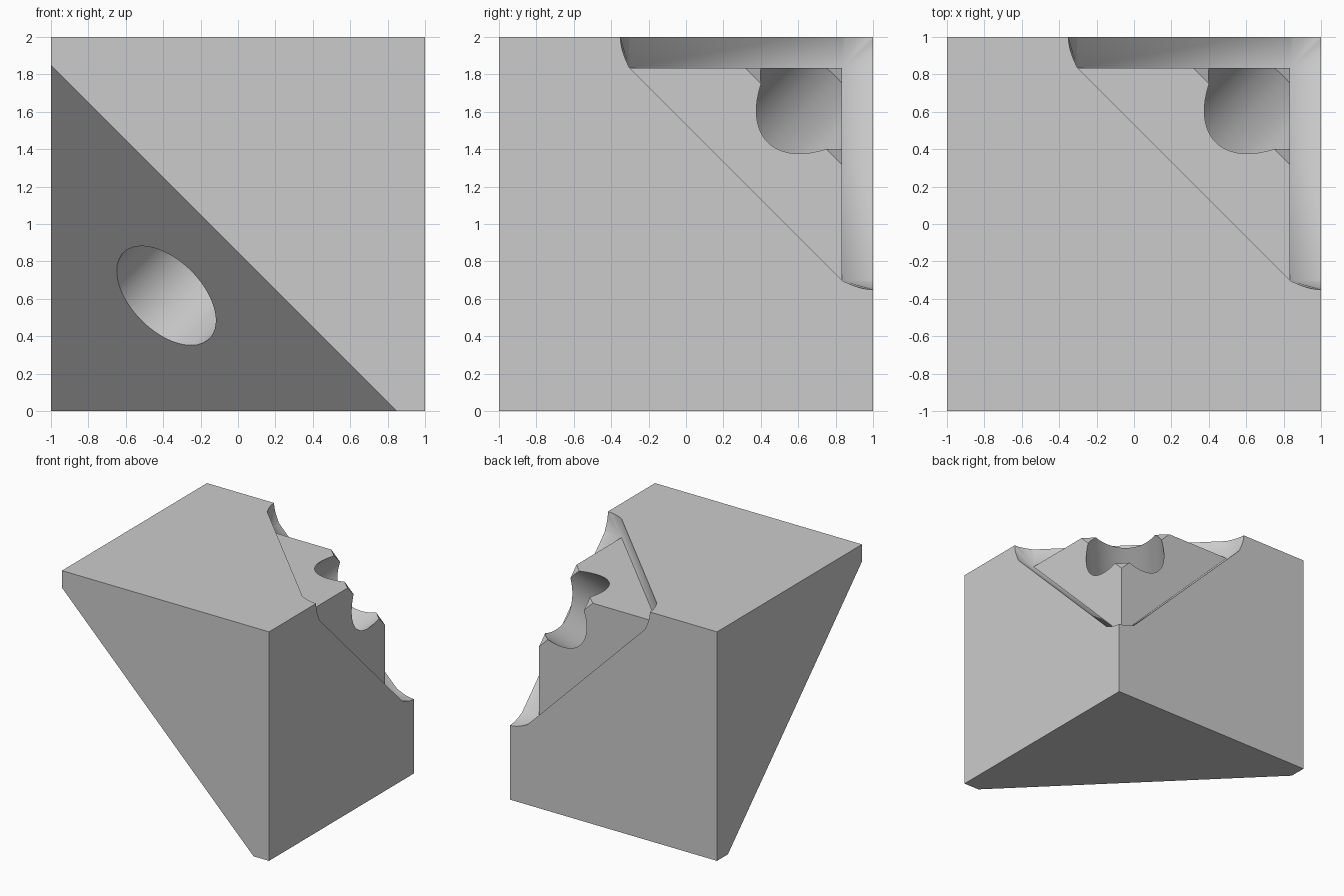
import bpy, bmesh, math
from mathutils import Vector, Matrix

default = bpy.data.objects.get("Cube")
if default:
    bpy.data.objects.remove(default, do_unlink=True)

CORNER = Vector((1, 1, 2))   # notched corner; sizes are measured inward from it
INSET = 0.165                # depth of the recessed triangles
REACH = 1.303                # length of the recess along each edge
BULGE = 0.048                # extra reach of the rounded recess ends
OUT = -0.05                  # how far cutters stick out of the block
TRUNCATION = 1.013           # plane that trims the inner corner
SLICE = 4.15                 # plane that trims the opposite corner
HOLE_RADIUS = 0.3245

grey = bpy.data.materials.new("plain_grey")
grey.use_nodes = True
grey.diffuse_color = (0.6, 0.6, 0.6, 1)
grey.node_tree.nodes["Principled BSDF"].inputs["Base Color"].default_value = grey.diffuse_color


def inward(p, turn=0):
    """Point given by distances from the corner, axes cycled by turn."""
    p = list(p)
    return CORNER - Vector(p[-turn:] + p[:-turn] if turn else p)


def finish(name, bm):
    bmesh.ops.recalc_face_normals(bm, faces=bm.faces)
    mesh = bpy.data.meshes.new(name)
    bm.to_mesh(mesh)
    bm.free()
    mesh.materials.append(grey)
    obj = bpy.data.objects.new(name, mesh)
    bpy.context.collection.objects.link(obj)
    return obj


def hull(name, points):
    bm = bmesh.new()
    for p in points:
        bm.verts.new(p)
    bmesh.ops.convex_hull(bm, input=bm.verts[:])
    return finish(name, bm)


def recess(turn):
    """Triangular slab sunk into one face, with blunt ends."""
    outline = [(OUT, OUT), (OUT, REACH), (INSET, REACH), (REACH, INSET), (REACH, OUT)]
    return hull("recess_cutter", [inward((a, b, d), turn) for a, b in outline for d in (OUT, INSET)])


def rounded_end(turn, steps=8):
    """Fan-shaped end of the recess, wrapping round one block edge."""
    grow = (INSET - OUT) / INSET
    half = [(1, i / steps) for i in range(steps + 1)]
    ring = half + [(b, a) for a, b in reversed(half[:-1])]
    bm = bmesh.new()
    start = REACH - 0.2
    pairs = []
    for a, b in [(0, 0)] + ring:
        rise = BULGE * math.sin(min(a, b) * math.pi / 2) * grow
        x, y = INSET - a * INSET * grow, INSET - b * INSET * grow
        pairs.append([bm.verts.new(inward((x, y, z), turn)) for z in (start, REACH + rise)])
    hub = pairs[0]
    for p, q in zip(pairs[1:], pairs[2:]):
        bm.faces.new((hub[1], p[1], q[1]))
        bm.faces.new((hub[0], q[0], p[0]))
        bm.faces.new((p[0], q[0], q[1], p[1]))
    for p in (pairs[1], pairs[-1]):
        bm.faces.new((hub[0], p[0], p[1], hub[1]))
    return finish("rounded_end_cutter", bm)


# Main block: a cube with one corner sliced off
bm = bmesh.new()
bmesh.ops.create_cube(bm, size=2, matrix=Matrix.Translation((0, 0, 1)))
cut = bmesh.ops.bisect_plane(bm, geom=bm.verts[:] + bm.edges[:] + bm.faces[:],
                             plane_co=inward((SLICE / 3,) * 3), plane_no=(-1, -1, -1),
                             clear_outer=True)
rim = [g for g in cut["geom_cut"] if isinstance(g, bmesh.types.BMEdge)]
bmesh.ops.contextual_create(bm, geom=rim)
block = finish("corner_block", bm)

# Recesses on the three faces, then their rounded ends
cutters = [recess(t) for t in range(3)] + [rounded_end(t) for t in range(3)]

# Trimmed tip of the inner corner
tip = TRUNCATION - 2 * OUT
cutters.append(hull("tip_cutter", [inward((OUT,) * 3)] +
                    [inward((tip, OUT, OUT), t) for t in range(3)]))

# Round hole along the diagonal
bm = bmesh.new()
turned = Vector((1, 1, 1)).to_track_quat('Z', 'Y').to_matrix().to_4x4()
bmesh.ops.create_cone(bm, cap_ends=True, segments=96, radius1=HOLE_RADIUS, radius2=HOLE_RADIUS,
                      depth=5, matrix=Matrix.Translation((0, 0, 1)) @ turned)
cutters.append(finish("hole_cutter", bm))

# Carve the block
bpy.ops.object.select_all(action='DESELECT')
block.select_set(True)
bpy.context.view_layer.objects.active = block
for cutter in cutters:
    cutter.hide_render = True
    mod = block.modifiers.new(cutter.name, 'BOOLEAN')
    mod.operation = 'DIFFERENCE'
    mod.solver = 'EXACT'
    mod.object = cutter
    bpy.ops.object.modifier_apply(modifier=mod.name)
for cutter in cutters:
    bpy.data.objects.remove(cutter, do_unlink=True)

bpy.ops.object.shade_smooth_by_angle(angle=math.radians(30))
